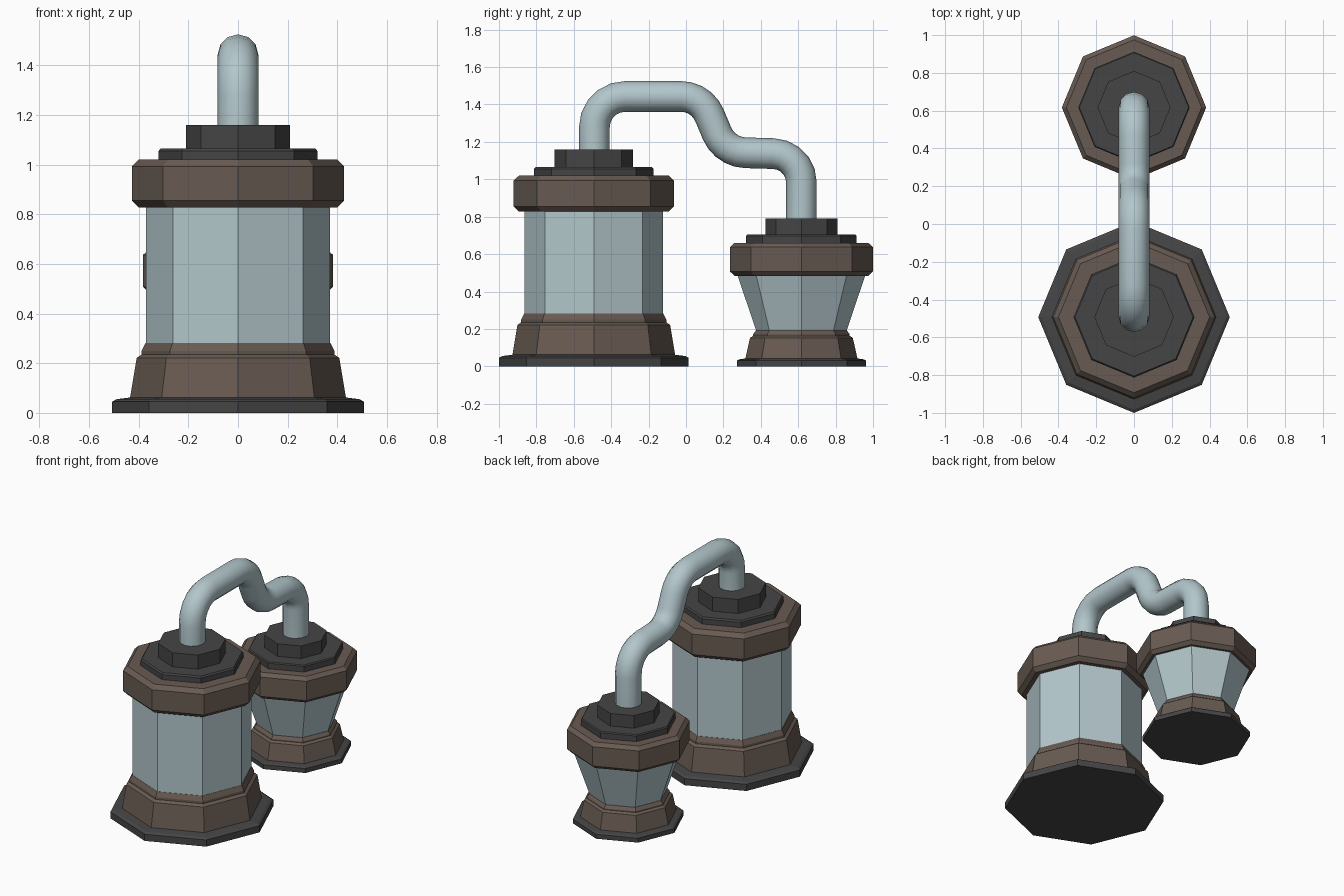
import bpy, bmesh, math
from mathutils import Vector

if "Cube" in bpy.data.objects:
    bpy.data.objects.remove(bpy.data.objects["Cube"])


def material(name, rgb):
    m = bpy.data.materials.new(name)
    m.diffuse_color = (*rgb, 1)
    m.use_nodes = True
    m.node_tree.nodes["Principled BSDF"].inputs["Base Color"].default_value = m.diffuse_color
    return m


GLASS = material("pale_glass", (0.45, 0.57, 0.60))
BROWN = material("brown_metal", (0.14, 0.105, 0.085))
DARK = material("dark_metal", (0.06, 0.06, 0.06))


def add_object(name, bm, mat):
    bmesh.ops.recalc_face_normals(bm, faces=bm.faces)
    me = bpy.data.meshes.new(name)
    bm.to_mesh(me)
    bm.free()
    me.materials.append(mat)
    ob = bpy.data.objects.new(name, me)
    bpy.context.collection.objects.link(ob)
    return ob


def skin(bm, rings):
    n = len(rings[0])
    for a, b in zip(rings, rings[1:]):
        for i in range(n):
            j = (i + 1) % n
            bm.faces.new((a[i], a[j], b[j], b[i]))
    bm.faces.new(rings[0][::-1])
    bm.faces.new(rings[-1])


def octagon(name, y, profile, mat):
    """Capped eight-sided solid from (radius, z) pairs, corners on the axes."""
    bm = bmesh.new()
    rings = [[bm.verts.new((r * math.cos(k * math.pi / 4), y + r * math.sin(k * math.pi / 4), z))
              for k in range(8)] for r, z in profile]
    skin(bm, rings)
    return add_object(name, bm, mat)


def vessel(prefix, y, foot, skirt, glass, collar, lid, cap):
    for part, profile, mat in (("foot", foot, DARK), ("skirt", skirt, BROWN),
                               ("glass", glass, GLASS), ("collar", collar, BROWN),
                               ("lid", lid, DARK), ("cap", cap, DARK)):
        octagon(f"{prefix}_{part}", y, profile, mat)


# Large straight-sided tank at the front
vessel("large_tank", -0.493,
       [(0.507, 0), (0.507, 0.045), (0.49, 0.055), (0.435, 0.062)],
       [(0.435, 0.06), (0.408, 0.222), (0.388, 0.235), (0.388, 0.25), (0.372, 0.282)],
       [(0.37, 0.27), (0.37, 0.84)],
       [(0.40, 0.828), (0.428, 0.855), (0.428, 0.993), (0.40, 1.02)],
       [(0.32, 1.01), (0.32, 1.055), (0.312, 1.065)],
       [(0.21, 1.06), (0.21, 1.16)])

# Small tapered jar at the back
vessel("small_jar", 0.617,
       [(0.345, 0), (0.345, 0.03), (0.335, 0.037), (0.30, 0.042)],
       [(0.30, 0.04), (0.275, 0.152), (0.258, 0.163), (0.258, 0.172), (0.243, 0.192)],
       [(0.24, 0.185), (0.342, 0.488)],
       [(0.358, 0.484), (0.382, 0.507), (0.382, 0.637), (0.358, 0.66)],
       [(0.295, 0.65), (0.295, 0.698), (0.289, 0.705)],
       [(0.193, 0.70), (0.193, 0.79)])


def rounded_path(corners, cut, steps=5):
    """Replace every inner corner with a curved bend."""
    pts = [Vector(corners[0])]
    for a, b, c, d in zip(corners, corners[1:], corners[2:], cut):
        a, b, c = Vector(a), Vector(b), Vector(c)
        u, v = (a - b).normalized(), (c - b).normalized()
        half = u.angle(v) / 2
        rad = d * math.tan(half)
        centre = b + (u + v).normalized() * (d / math.cos(half))
        p, q = b + u * d - centre, b + v * d - centre
        sweep = p.angle(q)
        for i in range(steps + 1):
            t = i / steps
            w = (p * math.sin((1 - t) * sweep) + q * math.sin(t * sweep)) / math.sin(sweep)
            pts.append(centre + w.normalized() * rad)
    return pts + [Vector(corners[-1])]


# Bent pipe joining the two lids
path = rounded_path([(0, -0.49, 1.1), (0, -0.49, 1.443), (0, 0.083, 1.443),
                     (0, 0.208, 1.145), (0, 0.617, 1.133), (0, 0.617, 0.75)],
                    [0.165, 0.11, 0.11, 0.15])
bm = bmesh.new()
rings = []
for i, p in enumerate(path):
    t = (path[min(i + 1, len(path) - 1)] - path[max(i - 1, 0)]).normalized()
    if i in (0, len(path) - 1):
        t = Vector((0, 0, 1 if i == 0 else -1))
    side = Vector((1, 0, 0))
    up = t.cross(side)
    rings.append([bm.verts.new(p + 0.082 * (side * math.cos(k * math.pi / 6) + up * math.sin(k * math.pi / 6)))
                  for k in range(12)])
skin(bm, rings)
pipe = add_object("connecting_pipe", bm, GLASS)
bpy.context.view_layer.objects.active = pipe
pipe.select_set(True)
bpy.ops.object.shade_smooth_by_angle(angle=math.radians(40))
